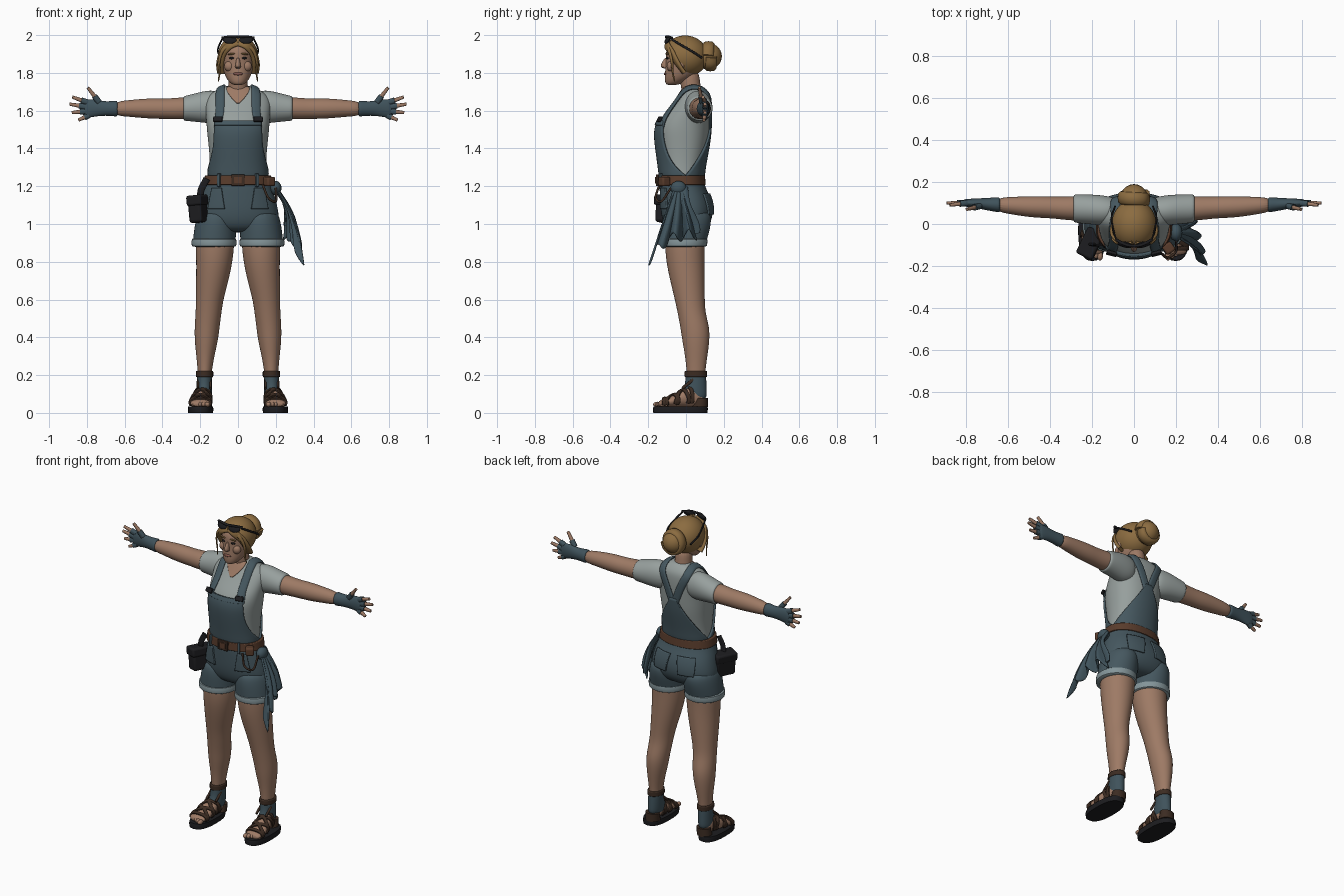
import bpy, bmesh, math
from mathutils import Vector, Matrix, Euler
from mathutils.bvhtree import BVHTree

if "Cube" in bpy.data.objects:
    bpy.data.objects.remove(bpy.data.objects["Cube"])
made = []


def material(name, r, g, b):
    m = bpy.data.materials.new(name)
    m.use_nodes = True
    m.diffuse_color = (r, g, b, 1)
    m.node_tree.nodes["Principled BSDF"].inputs["Base Color"].default_value = (r, g, b, 1)
    return m


skin = material("skin", .34, .195, .13)
shirt_grey = material("shirt_grey", .31, .35, .34)
denim = material("denim_blue", .06, .096, .115)
cuff_blue = material("pale_cuff_blue", .23, .30, .32)
hair_blond = material("dark_blond", .26, .15, .052)
leather = material("belt_leather", .1, .045, .025)
sandal_brown = material("sandal_brown", .045, .025, .016)
black = material("black", .012, .012, .014)
lip = material("lip", .25, .10, .075)
cloth_blue = material("cloth_blue", .05, .085, .105)


def finish(bm, name, mat, levels=0, mirror=False, solid=0, bevel=0):
    bmesh.ops.recalc_face_normals(bm, faces=bm.faces)
    me = bpy.data.meshes.new(name)
    bm.to_mesh(me)
    bm.free()
    me.materials.append(mat)
    ob = bpy.data.objects.new(name, me)
    bpy.context.collection.objects.link(ob)
    if mirror:
        ob.modifiers.new("mirror", "MIRROR").use_mirror_merge = False
    if solid:
        mod = ob.modifiers.new("solid", "SOLIDIFY")
        mod.thickness, mod.offset = solid, 0
    if bevel:
        mod = ob.modifiers.new("bevel", "BEVEL")
        mod.width, mod.segments = bevel, 3
    if levels:
        mod = ob.modifiers.new("subdivision", "SUBSURF")
        mod.levels = mod.render_levels = levels
    made.append(ob)
    return ob


def power(v, e):
    return math.copysign(abs(v) ** e, v)


def skin_rings(bm, rings, cap=True):
    n = len(rings[0])
    for a, b in zip(rings, rings[1:]):
        for i in range(n):
            bm.faces.new((a[i], a[(i + 1) % n], b[(i + 1) % n], b[i]))
    if cap:
        bm.faces.new(rings[0])
        bm.faces.new(rings[-1])


def loft(name, mat, axis, rings, levels=2, mirror=False, square=1, n=20, bevel=0):
    """Rings hold: place on axis, centre, half width, low and high depth."""
    bm, loops = bmesh.new(), []
    for t, c, r, lo, hi in rings:
        loop = []
        for i in range(n):
            a = math.tau * i / n
            u = c + r * power(math.cos(a), square)
            v = (lo + hi) / 2 + (hi - lo) / 2 * power(math.sin(a), square)
            loop.append(bm.verts.new({"z": (u, v, t), "x": (t, v, u), "y": (u, t, v)}[axis]))
        loops.append(loop)
    skin_rings(bm, loops)
    return finish(bm, name, mat, levels, mirror, bevel=bevel)


def surface(ob):
    bpy.context.view_layer.update()
    return BVHTree.FromObject(ob, bpy.context.evaluated_depsgraph_get())


def smooth_path(pts, steps=6):
    p = [Vector(q) for q in pts]
    p = [2 * p[0] - p[1]] + p + [2 * p[-1] - p[-2]]
    out = []
    for a, b, c, d in zip(p, p[1:], p[2:], p[3:]):
        for k in range(steps):
            t = k / steps
            out.append(b + (c - a) * t / 2 + (2 * a - 5 * b + 4 * c - d) * t * t / 2
                       + (3 * b - a - 3 * c + d) * t ** 3 / 2)
    return out + [p[-2]]


def sweep(name, mat, pts, w, t, on=None, up=(0, -1, 0), taper=0, mirror=False):
    """Strap or tube along a path, laid on a surface when one is given."""
    path, ups = smooth_path(pts), []
    for i, p in enumerate(path):
        nrm = Vector(up)
        if on:
            loc, nrm = on.find_nearest(p)[:2]
            path[i] = loc + nrm * t * .6
        ups.append(nrm)
    bm, loops = bmesh.new(), []
    for i, p in enumerate(path):
        tan = (path[min(i + 1, len(path) - 1)] - path[max(i - 1, 0)]).normalized()
        side = tan.cross(ups[i]).normalized()
        nrm = side.cross(tan)
        k = 1 - taper * i / len(path)
        ring = [(power(math.cos(a), .7), power(math.sin(a), .7)) for a in
                (math.tau * j / 10 for j in range(10))]
        loops.append([bm.verts.new(p + side * (c * w * k) + nrm * (s * t * k)) for c, s in ring])
    skin_rings(bm, loops)
    return finish(bm, name, mat, 0, mirror)


def panel(name, mat, on, z0, z1, half, middle=-90, cy=-.02, mirror=False, off=.007, solid=.012):
    """Cloth panel wrapped on a body; half(t) gives its half angle from bottom to top."""
    bm, rows = bmesh.new(), []
    for j in range(17):
        z, row = z0 + (z1 - z0) * j / 16, []
        for i in range(25):
            a = math.radians(middle + half(j / 16) * (i / 12 - 1))
            d = Vector((math.cos(a), math.sin(a), 0))
            hit = on.ray_cast(Vector((0, cy, z)), d)[0] or Vector((0, cy, z))
            row.append(bm.verts.new(hit + d * off))
        rows.append(row)
    for a, b in zip(rows, rows[1:]):
        for i in range(24):
            bm.faces.new((a[i], a[i + 1], b[i + 1], b[i]))
    return finish(bm, name, mat, 0, mirror, solid)


def ball(name, mat, loc, size, rot=(0, 0, 0), mirror=False):
    bm = bmesh.new()
    m = Matrix.LocRotScale(Vector(loc), Euler(rot), Vector(size))
    bmesh.ops.create_uvsphere(bm, u_segments=20, v_segments=12, radius=1, matrix=m)
    return finish(bm, name, mat, 0, mirror)


def box(name, mat, loc, size, rot=(0, 0, 0), bevel=.004, mirror=False):
    bm = bmesh.new()
    bmesh.ops.create_cube(bm, size=1, matrix=Matrix.LocRotScale(Vector(loc), Euler(rot), Vector(size)))
    return finish(bm, name, mat, 0, mirror, bevel=bevel)


# Shirt and neck
shirt = loft("shirt_body", shirt_grey, "z", [
    (1.2, 0, .16, -.13, .085), (1.28, 0, .15, -.135, .09), (1.36, 0, .152, -.147, .105),
    (1.44, 0, .16, -.158, .12), (1.5, 0, .167, -.16, .125), (1.55, 0, .17, -.142, .128),
    (1.6, 0, .175, -.1, .13), (1.65, 0, .178, -.06, .13), (1.69, 0, .155, -.035, .125),
    (1.72, 0, .09, -.015, .1), (1.735, 0, .055, 0, .08)], square=.9)
loft("shirt_sleeves", shirt_grey, "x", [
    (.07, 1.62, .07, .02, .12), (.13, 1.62, .09, -.01, .135), (.18, 1.62, .085, -.005, .14),
    (.23, 1.616, .075, 0, .142), (.28, 1.612, .067, .005, .142), (.292, 1.612, .064, .01, .138)],
    mirror=True)
body = surface(shirt)
panel("neckline_skin", skin, body, 1.64, 1.725, lambda t: 4 + 50 * t, cy=.045, off=.002, solid=.006)
loft("neck", skin, "z", [(1.64, 0, .06, -.01, .09), (1.7, 0, .058, -.022, .085),
                         (1.74, 0, .05, -.03, .075), (1.82, 0, .05, -.04, .07)])

# Overalls: bib, back panel, shoulder straps
panel("bib", denim, body, 1.23, 1.545, lambda t: 50 + 62 * (1 - t) ** 3)
panel("bib_hem", denim, body, 1.522, 1.545, lambda t: 50, off=.012)
panel("back_panel", denim, body, 1.23, 1.53, lambda t: 8 + 85 * (1 - t) ** 1.2, middle=90)
sweep("shoulder_straps", denim, [(.112, -.14, 1.52), (.1, -.1, 1.6), (.095, -.03, 1.68), (.09, .04, 1.73),
      (.085, .12, 1.68), (.05, .14, 1.6), (.01, .14, 1.5)], .024, .008, body, mirror=True)
box("strap_buckles", black, (.107, -.14, 1.555), (.05, .014, .03), (-.5, 0, .25), mirror=True)

# Shorts with rolled cuffs
shorts = loft("shorts_hips", denim, "z", [
    (1.26, 0, .162, -.138, .092), (1.2, 0, .178, -.142, .1), (1.15, 0, .197, -.14, .128),
    (1.09, 0, .212, -.138, .145), (1.03, 0, .222, -.13, .142), (.98, 0, .2, -.11, .115),
    (.955, 0, .12, -.07, .07)], square=.9)
loft("shorts_legs", denim, "z", [
    (1.08, .115, .09, -.11, .125), (1.02, .118, .108, -.13, .138), (.96, .122, .113, -.13, .125),
    (.9, .126, .115, -.128, .108), (.885, .126, .112, -.125, .105)], mirror=True)
loft("shorts_cuffs", cuff_blue, "z", [
    (.878, .127, .112, -.124, .104), (.882, .127, .12, -.133, .113), (.9, .127, .121, -.134, .115),
    (.922, .127, .12, -.133, .116), (.926, .127, .112, -.125, .108)], 1, True)
hips = surface(shorts)
panel("back_pockets", denim, hips, 1.05, 1.16, lambda t: 15 + 5 * t, middle=60, mirror=True, off=.004)
panel("front_pockets", denim, hips, 1.08, 1.19, lambda t: 16 - 6 * t, middle=-42, mirror=True, off=.003)

# Belt, buckle, small holder, pouch
loft("belt", leather, "z", [(1.207, 0, .182, -.152, .105), (1.258, 0, .175, -.15, .1)], 0,
     square=.9, n=40, bevel=.004)
box("buckle", sandal_brown, (0, -.153, 1.232), (.07, .014, .062))
box("buckle_plate", leather, (0, -.16, 1.232), (.042, .006, .036), bevel=.002)
box("belt_loops", denim, (.1, -.135, 1.232), (.016, .02, .07), (0, 0, .5), mirror=True)
box("belt_holder", leather, (.165, -.115, 1.225), (.05, .05, .05), (0, 0, .6), .01)
box("pouch", black, (-.205, -.09, 1.08), (.075, .13, .145), (0, -.1, -.45), .015)
box("pouch_flap", black, (-.208, -.092, 1.125), (.086, .14, .055), (0, -.1, -.45), .012)
sweep("pouch_strap", black, [(-.165, -.1, 1.24), (-.195, -.1, 1.18), (-.2, -.09, 1.12)], .018, .006)
sweep("hanging_cord", sandal_brown, [(.13, -.14, 1.21), (.16, -.16, 1.14), (.2, -.13, 1.12), (.2, -.08, 1.19)],
      .006, .006, up=(1, 0, 0))

# Cloth tied to the belt, with wavy folds
bm, rows = bmesh.new(), []
for j in range(17):
    v, row = j / 16, []
    for i in range(33):
        u = i / 32
        drop = .27 + .14 * (1 - u) ** 3 + .03 * math.cos(u * 19)
        fold = math.sin(u * 22 + v * 2) * .026 * v
        row.append(bm.verts.new((.19 + v * (.075 + .065 * (1 - u)) + fold + .03 * math.sin(v * math.pi),
                                 -.04 + v * (.23 * u - .145) + .03 * (u - .5), 1.21 - drop * v)))
    rows.append(row)
for a, b in zip(rows, rows[1:]):
    for i in range(32):
        bm.faces.new((a[i], a[i + 1], b[i + 1], b[i]))
finish(bm, "belt_cloth", cloth_blue, 1, solid=.012)
ball("cloth_knot", cloth_blue, (.2, -.04, 1.19), (.03, .042, .038))
sweep("cloth_tail", cloth_blue, [(.2, -.02, 1.19), (.25, .0, 1.1), (.25, .05, 1.0), (.25, .06, .95)],
      .03, .012, up=(1, 0, 0), taper=.5)

# Legs
loft("legs", skin, "z", [
    (.95, .118, .1, -.11, .105), (.88, .122, .103, -.112, .1), (.8, .125, .097, -.106, .1),
    (.7, .136, .087, -.085, .1), (.6, .15, .073, -.06, .1), (.53, .156, .069, -.045, .103),
    (.45, .164, .067, -.03, .126), (.38, .168, .062, -.02, .125), (.3, .173, .048, -.005, .114),
    (.22, .176, .037, .003, .102), (.15, .177, .034, .005, .1)], mirror=True)

# Feet and sandals
foot = loft("feet", skin, "y", [
    (-.15, .2, .045, .03, .06), (-.12, .2, .056, .03, .075), (-.07, .198, .055, .03, .092),
    (0, .19, .046, .03, .135), (.05, .183, .04, .03, .15), (.1, .18, .028, .03, .11)], mirror=True)
for i in range(5):
    ball("toe", skin, (.162 + .019 * i, -.152 + .009 * i, .045), (.014 - .001 * i, .022, .014), mirror=True)
loft("ankle_socks", cloth_blue, "z", [
    (.06, .181, .04, -.03, .11), (.11, .179, .042, -.025, .111), (.15, .178, .041, -.005, .109),
    (.2, .177, .042, -.003, .107), (.21, .177, .038, 0, .103)], mirror=True)
loft("sandal_soles", black, "z", [
    (0, .198, .066, -.173, .113), (.02, .198, .068, -.176, .116), (.034, .198, .066, -.172, .114)], 0,
    True, .8, 32)
loft("ankle_straps", sandal_brown, "z", [(.19, .177, .046, -.008, .112), (.222, .177, .046, -.007, .112)],
     0, True, bevel=.005)
loft("heel_cups", sandal_brown, "z", [(.03, .185, .046, .03, .117), (.08, .182, .045, .05, .116)], 0, True)
top = surface(foot)
for y0, y1 in ((-.115, -.115), (-.1, -.04), (-.04, -.1), (-.05, .02), (.02, -.05), (.04, .0)):
    zt = .12 + (y0 + y1) / 2 * .4
    sweep("sandal_strap", sandal_brown, [(.265, y0, .03), (.245, y0, .07), (.197, (y0 + y1) / 2, zt),
          (.15, y1, .07), (.135, y1, .03)], .011, .006, top, mirror=True)
for x in (.145, .212):
    sweep("sandal_tie", sandal_brown, [(x, -.02, .13), (x, .03, .17), (x - .005, .06, .2)], .008, .006,
          up=(1, 0, 0), mirror=True)

# Arms, gloves, fingers
loft("arms", skin, "x", [
    (.2, 1.614, .055, .015, .135), (.3, 1.612, .06, .015, .132), (.37, 1.61, .054, .025, .13),
    (.43, 1.611, .055, .028, .133), (.5, 1.612, .052, .032, .132), (.58, 1.612, .044, .045, .13),
    (.66, 1.61, .037, .058, .125)], mirror=True)
loft("gloves", cloth_blue, "x", [
    (.635, 1.611, .043, .054, .128), (.65, 1.611, .042, .056, .128), (.7, 1.611, .037, .065, .124),
    (.75, 1.614, .044, .075, .122), (.79, 1.611, .05, .08, .12), (.82, 1.608, .045, .086, .116)],
    mirror=True)
for base, tip in (((.735, .085, 1.645), (.795, .07, 1.722)), ((.795, .1, 1.643), (.877, .09, 1.672)),
                  ((.805, .1, 1.62), (.892, .1, 1.635)), ((.805, .1, 1.597), (.88, .1, 1.59)),
                  ((.79, .1, 1.575), (.845, .095, 1.55))):
    a, b = Vector(base), Vector(tip)
    sweep("finger", skin, [a, a.lerp(b, .5), b], .013, .012, taper=.4, mirror=True)
    sweep("glove_finger", cloth_blue, [a, a.lerp(b, .2), a.lerp(b, .42)], .0155, .0145, mirror=True)

# Head and face
loft("head", skin, "z", [
    (1.735, 0, .022, -.1, -.05), (1.745, 0, .042, -.11, -.02), (1.77, 0, .062, -.114, .03),
    (1.8, 0, .075, -.112, .06), (1.84, 0, .083, -.109, .08), (1.88, 0, .085, -.108, .085),
    (1.92, 0, .083, -.108, .085), (1.96, 0, .062, -.08, .06)])
loft("nose", skin, "z", [(1.822, 0, .01, -.118, -.09), (1.83, 0, .017, -.134, -.09),
                         (1.842, 0, .014, -.136, -.09), (1.885, 0, .009, -.112, -.09)], 1, n=12)
ball("eyes", black, (.034, -.099, 1.878), (.014, .007, .006), (0, 0, .25), True)
ball("brows", hair_blond, (.036, -.101, 1.9), (.02, .006, .005), (0, .12, .25), True)
ball("lips", lip, (0, -.109, 1.795), (.026, .008, .008))
ball("cheeks", skin, (.045, -.08, 1.835), (.028, .022, .028), mirror=True)
ball("ears", skin, (.088, -.025, 1.85), (.012, .02, .03), mirror=True)

# Hair: cap cut along the hairline, face locks, bun
bm = bmesh.new()
bmesh.ops.create_uvsphere(bm, u_segments=40, v_segments=24, radius=1, matrix=Matrix.LocRotScale(
    Vector((0, -.005, 1.888)), None, Vector((.103, .117, .106))))
bmesh.ops.bisect_plane(bm, geom=bm.verts[:] + bm.edges[:] + bm.faces[:], plane_co=(0, -.09, 1.945),
                       plane_no=(0, -.16, -.07), clear_outer=True)
finish(bm, "hair_cap", hair_blond, solid=.008)
sweep("front_hair", hair_blond, [(.004, -.095, 1.962), (.045, -.1, 1.945), (.08, -.075, 1.905),
      (.095, -.045, 1.85), (.09, -.01, 1.8)], .022, .01, up=(.3, -1, .3), mirror=True)
sweep("loose_locks", hair_blond, [(.03, -.1, 1.958), (.08, -.09, 1.92), (.1, -.075, 1.86), (.098, -.07, 1.8),
      (.104, -.06, 1.755)], .012, .008, up=(.7, -.7, 0), taper=.75, mirror=True)
ball("bun", hair_blond, (0, .118, 1.888), (.068, .072, .07))
sweep("bun_coil", hair_blond, [(.052 * math.cos(a), .115 + a * .003, 1.888 + .054 * math.sin(a)) for a in
      (i * math.pi / 4 for i in range(9))], .026, .032, up=(0, 1, 0))

# Sunglasses pushed up on the head
ball("lenses", black, (.043, -.098, 1.975), (.037, .01, .023), (-.5, 0, .2), True)
sweep("glasses_frame", black, [(-.085, -.075, 1.985), (-.04, -.098, 1.992), (0, -.104, 1.99),
      (.04, -.098, 1.992), (.085, -.075, 1.985)], .007, .007, up=(0, 0, 1))
sweep("glasses_arms", black, [(.083, -.08, 1.98), (.098, -.03, 1.95), (.107, .03, 1.915), (.09, .085, 1.88)],
      .006, .004, up=(1, 0, 0), mirror=True)

# Smooth shading with sharp creases
bpy.ops.object.select_all(action="DESELECT")
for ob in made:
    ob.select_set(True)
bpy.context.view_layer.objects.active = made[0]
bpy.ops.object.shade_smooth_by_angle(angle=math.radians(50))
